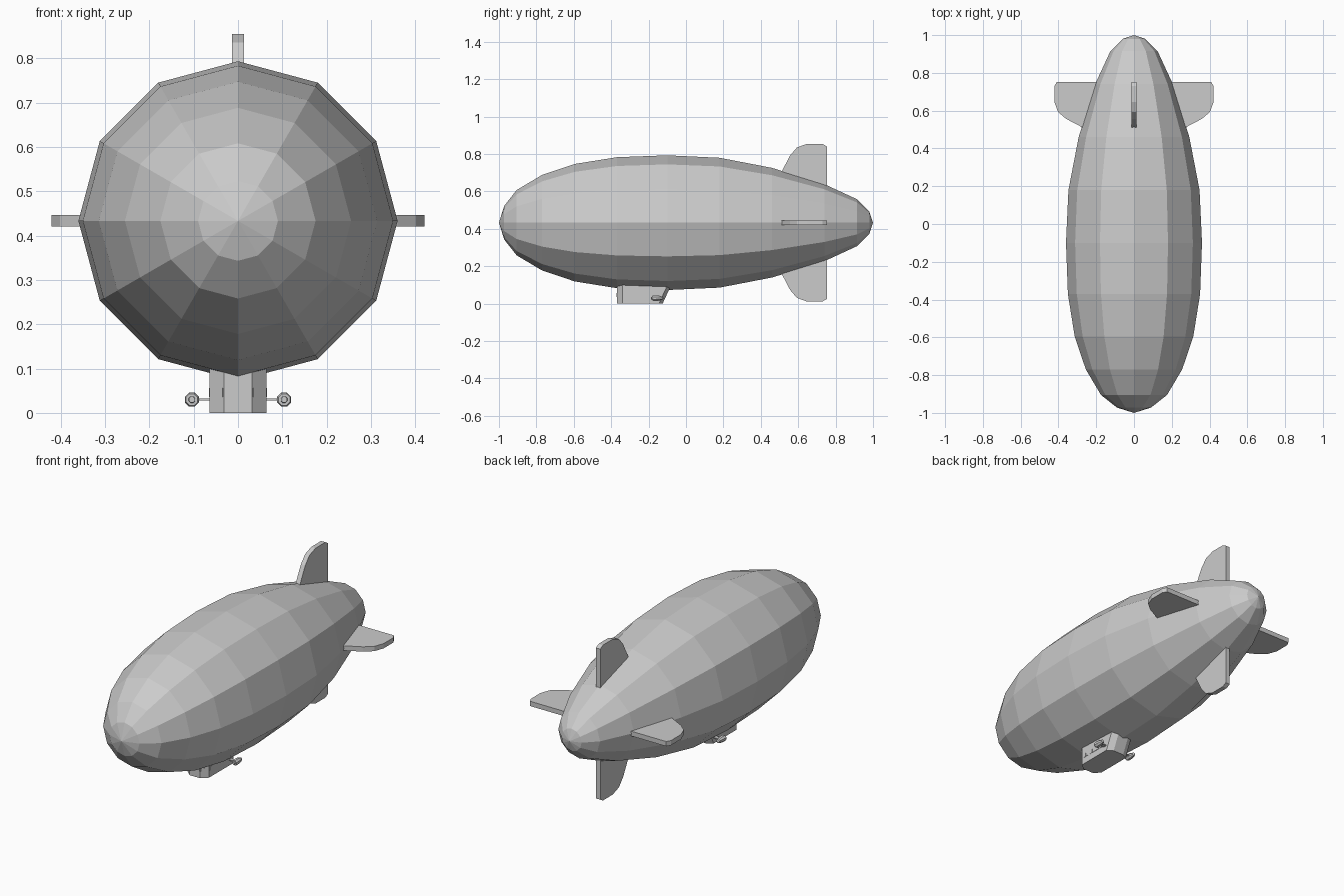
import bpy, bmesh
from math import sin, cos, pi
from mathutils import Matrix, Vector

if "Cube" in bpy.data.objects:
    bpy.data.objects.remove(bpy.data.objects["Cube"])

AXIS_Z = 0.433


def finish(name, bm):
    bmesh.ops.recalc_face_normals(bm, faces=bm.faces)
    me = bpy.data.meshes.new(name)
    bm.to_mesh(me)
    bm.free()
    ob = bpy.data.objects.new(name, me)
    bpy.context.collection.objects.link(ob)
    return ob


def lathe_y(name, profile, sides, centre, phase=0.0):
    """Revolve (y, radius) points about a line parallel to y; radius 0 makes a tip."""
    bm = bmesh.new()
    rings = []
    for y, r in profile:
        n = 1 if r == 0 else sides
        rings.append([bm.verts.new(Vector(centre) + Vector((
            r * sin(phase + 2 * pi * i / sides), y,
            r * cos(phase + 2 * pi * i / sides)))) for i in range(n)])
    for a, b in zip(rings, rings[1:]):
        for i in range(sides):
            j = (i + 1) % sides
            vs = [a[i % len(a)], a[j % len(a)], b[j % len(b)], b[i % len(b)]]
            bm.faces.new(list(dict.fromkeys(vs)))
    return finish(name, bm)


def loft(name, bottom, top):
    """Solid between two matching outlines."""
    bm = bmesh.new()
    lo = [bm.verts.new(p) for p in bottom]
    hi = [bm.verts.new(p) for p in top]
    bm.faces.new(lo)
    bm.faces.new(hi)
    for i in range(len(lo)):
        j = (i + 1) % len(lo)
        bm.faces.new((lo[i], lo[j], hi[j], hi[i]))
    return finish(name, bm)


def box(name, centre, size, angle=0.0):
    bm = bmesh.new()
    m = Matrix.Translation(centre) @ Matrix.Rotation(angle, 4, 'Z') @ Matrix.Diagonal((*size, 1))
    bmesh.ops.create_cube(bm, size=1, matrix=m)
    return finish(name, bm)


# Gas envelope: twelve-sided body of revolution
hull = [(-1, 0), (-0.972, 0.09), (-0.905, 0.175), (-0.77, 0.255), (-0.595, 0.314),
        (-0.37, 0.35), (-0.1, 0.36), (0.18, 0.347), (0.46, 0.293), (0.74, 0.206),
        (0.915, 0.125), (0.98, 0.06), (1, 0)]
lathe_y("envelope", hull, 12, (0, 0, AXIS_Z))

# Four tail fins: (y, distance from axis) outline
fin = [(0.47, 0.2), (0.515, 0.28), (0.557, 0.36), (0.593, 0.402), (0.645, 0.421),
       (0.73, 0.421), (0.753, 0.408), (0.753, 0.15), (0.6, 0.15)]
for k, label in enumerate(("top", "right", "bottom", "left")):
    turn = Matrix.Translation((0, 0, AXIS_Z)) @ Matrix.Rotation(k * pi / 2, 4, 'Y')
    sides = [[turn @ Vector((x, y, r)) for y, r in fin] for x in (-0.013, 0.013)]
    loft(label + "_fin", *sides)

# Gondola: chamfered plan with a raked stern
W, C = 0.064, 0.032


def plan(z, back):
    half = [(C, -0.37), (W, -0.34), (W, back - 0.02), (C, back)]
    return [(x, y, z) for x, y in half] + [(-x, y, z) for x, y in reversed(half)]


loft("gondola", plan(0, -0.125), plan(0.13, -0.065))

# Windows: bow panes, chamfer panes and a row on each side
WZ, WH, T = 0.046, 0.02, 0.003
for s in (-1, 1):
    box("bow_window", (s * 0.016, -0.37, WZ), (0.029, T, WH))
    box("corner_window", (s * 0.048, -0.355, WZ), (0.038, T, WH), s * 0.753)
    for i in range(6):
        box("side_window", (s * W, -0.322 + i * 0.026, WZ), (T, 0.023, WH))

    # Engine pods on thin struts
    pod = [(-0.187, 0), (-0.187, 0.007), (-0.18, 0.008), (-0.18, 0.014), (-0.172, 0.017),
           (-0.15, 0.016), (-0.125, 0.009), (-0.118, 0)]
    lathe_y("engine_pod", pod, 8, (s * 0.104, 0, 0.03), pi / 8)
    box("engine_strut", (s * 0.08, -0.157, 0.03), (0.05, 0.022, 0.005))
